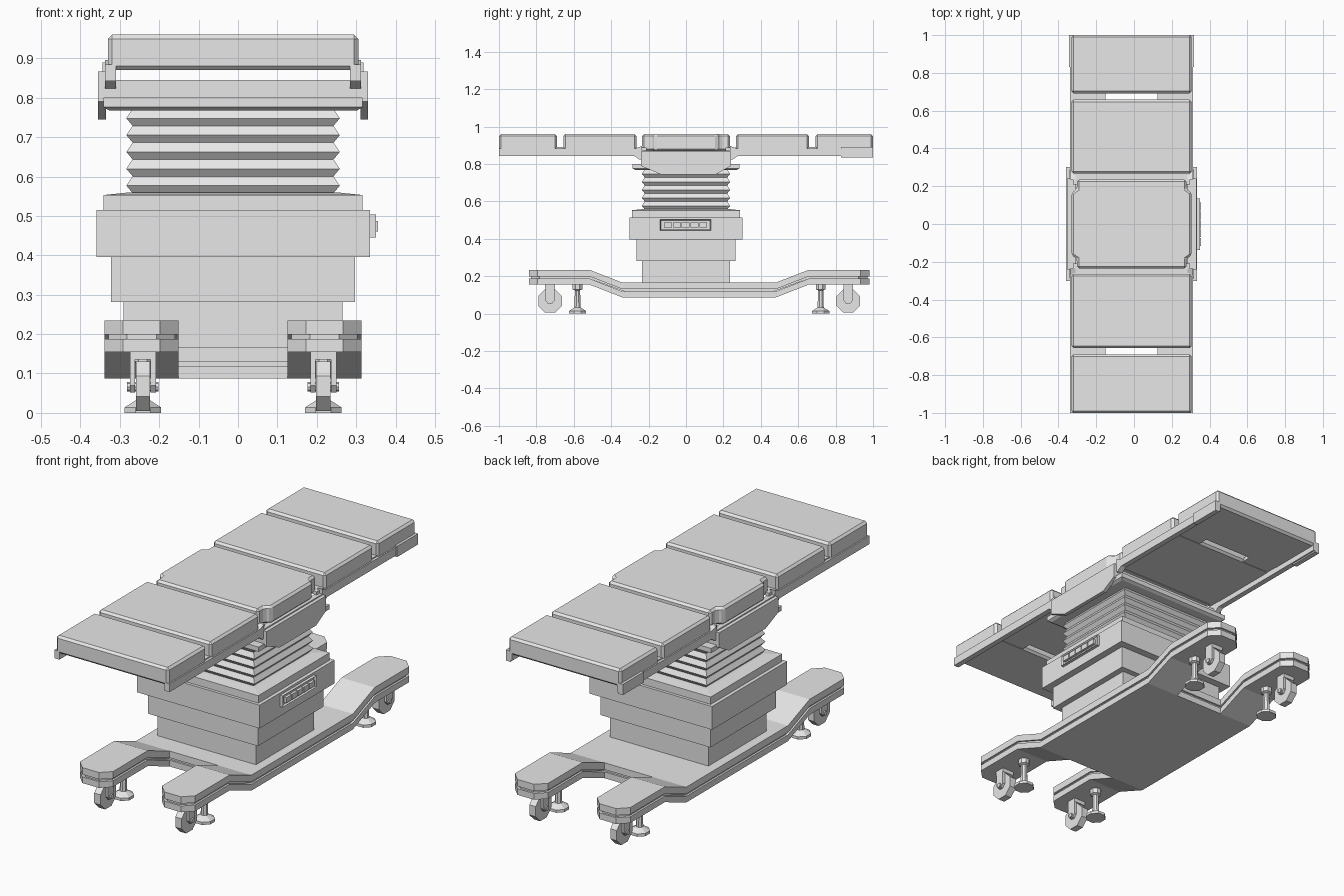
import bpy, bmesh, math
from mathutils import Matrix, Vector

old = bpy.data.objects.get("Cube")
if old:
    bpy.data.objects.remove(old, do_unlink=True)

CX = -0.0125   # mirror plane of the table body
BY = 0.07      # middle of the floor base

grey = bpy.data.materials.new("light_grey")
grey.use_nodes = True
grey.diffuse_color = (0.8, 0.8, 0.8, 1)
grey.node_tree.nodes["Principled BSDF"].inputs["Base Color"].default_value = (0.8, 0.8, 0.8, 1)


def finish(name, bm, y=0.0):
    bmesh.ops.recalc_face_normals(bm, faces=bm.faces)
    mesh = bpy.data.meshes.new(name)
    bm.to_mesh(mesh)
    bm.free()
    mesh.materials.append(grey)
    ob = bpy.data.objects.new(name, mesh)
    ob.location = (CX, y, 0)
    bpy.context.collection.objects.link(ob)
    return ob


def skin(bm, rings):
    """Join equal rings of points into a capped solid."""
    rows = [[bm.verts.new(p) for p in ring] for ring in rings]
    n = len(rows[0])
    for a, b in zip(rows, rows[1:]):
        for i in range(n):
            j = (i + 1) % n
            bm.faces.new((a[i], a[j], b[j], b[i]))
    bm.faces.new(rows[0])
    bm.faces.new(rows[-1])


def box(bm, x0, x1, y0, y1, z0, z1):
    outline = [(x0, y0), (x1, y0), (x1, y1), (x0, y1)]
    skin(bm, [[(x, y, z) for x, y in outline] for z in (z0, z1)])


def stack(name, levels):
    """Rectangular tower from (half x, half y, z) levels."""
    bm = bmesh.new()
    skin(bm, [[(-a, -b, z), (a, -b, z), (a, b, z), (-a, b, z)] for a, b, z in levels])
    return finish(name, bm)


def side_profile(bm, x0, x1, pts):
    skin(bm, [[(x, y, z) for y, z in pts] for x in (x0, x1)])


def turned(bm, x, y, levels, sides=8):
    """Upright faceted turning from (radius, z) levels."""
    angles = [math.tau * (i + 0.5) / sides for i in range(sides)]
    skin(bm, [[(x + r * math.cos(a), y + r * math.sin(a), z) for a in angles] for r, z in levels])


# Floor base: three layers, the middle one inset as a groove
FLAT, RAMP, END = 0.41, 0.585, 0.91
RISE = 0.068


def lift(y):
    return RISE * min(1, max(0, (abs(y) - FLAT) / (RAMP - FLAT)))


def base_piece(bm, outline, z0, z1):
    skin(bm, [[(x, y, z + lift(y)) for x, y in outline] for z in (z0, z1)])


bm = bmesh.new()
for z0, z1, d in ((0.087, 0.119, 0), (0.119, 0.131, 0.01), (0.131, 0.166, 0)):
    xo, xi, ye, c = 0.326 - d, 0.138 + d, END - d, 0.047
    flat = FLAT - d
    base_piece(bm, [(-xo, -flat), (xo, -flat), (xo, flat), (-xo, flat)], z0, z1)
    for sx in (-1, 1):
        for sy in (-1, 1):
            ramp = [(xi, flat), (xo, flat), (xo, RAMP), (xi, RAMP)]
            toe = [(xi, RAMP), (xo, RAMP), (xo, ye - c), (xo - c, ye), (xi + c, ye), (xi, ye - c)]
            for outline in (ramp, toe):
                base_piece(bm, [(sx * x, sy * y) for x, y in outline], z0, z1)
finish("floor_base", bm, BY)

# Casters and levelling feet under each toe
casters, wheels, feet = bmesh.new(), bmesh.new(), bmesh.new()
for sx in (-1, 1):
    for sy in (-1, 1):
        x, y = sx * 0.229, sy * 0.797
        bmesh.ops.create_cone(
            wheels, cap_ends=True, segments=8, radius1=0.068, radius2=0.068, depth=0.036,
            matrix=Matrix.Translation((x, y, 0.068)) @ Matrix.Rotation(math.pi / 2, 4, 'Y')
            @ Matrix.Rotation(math.pi / 8, 4, 'Z'))
        bmesh.ops.create_cone(
            casters, cap_ends=True, segments=8, radius1=0.012, radius2=0.012, depth=0.08,
            matrix=Matrix.Translation((x, y, 0.066)) @ Matrix.Rotation(math.pi / 2, 4, 'Y'))
        fork = [(y - 0.024, 0.14), (y - 0.024, 0.07), (y - 0.01, 0.052),
                (y + 0.01, 0.052), (y + 0.024, 0.07), (y + 0.024, 0.14)]
        for s in (-1, 1):
            side_profile(casters, x + s * 0.02, x + s * 0.033, fork)
        box(casters, x - 0.033, x + 0.033, y - 0.026, y + 0.026, 0.135, 0.157)
        turned(feet, x, sy * 0.65, [(0.05, 0), (0.05, 0.014), (0.018, 0.033), (0.015, 0.125),
                                    (0.028, 0.13), (0.028, 0.157)])
finish("caster_forks", casters, BY)
finish("caster_wheels", wheels, BY)
finish("levelling_feet", feet, BY)

# Telescopic column housings
stack("column_lower", [(0.278, 0.234, 0.15), (0.278, 0.234, 0.285)])
stack("column_middle", [(0.31, 0.264, 0.281), (0.31, 0.264, 0.4)])
stack("column_upper", [(0.347, 0.303, 0.396), (0.347, 0.303, 0.515)])
stack("column_cap", [(0.329, 0.288, 0.51), (0.329, 0.288, 0.553), (0.272, 0.236, 0.559)])

# Bellows with five folds
folds = []
for i in range(5):
    peak = 0.577 + 0.0427 * i
    folds += [(0.255, 0.221, peak - 0.019), (0.271, 0.236, peak)]
stack("bellows", folds + [(0.255, 0.221, 0.772)])

# Control panel on the left side, recessed, with five buttons
bm = bmesh.new()
box(bm, 0.34, 0.3625, -0.138, 0.134, 0.445, 0.503)
bm.normal_update()
bmesh.ops.recalc_face_normals(bm, faces=bm.faces)
front = [f for f in bm.faces if f.normal.x > 0.9]
bmesh.ops.inset_region(bm, faces=front, thickness=0.008)
bmesh.ops.translate(bm, vec=Vector((-0.009, 0, 0)), verts=front[0].verts)
for i in range(5):
    y = -0.002 + (i - 2) * 0.047
    box(bm, 0.35, 0.3675, y - 0.021, y + 0.021, 0.46, 0.487)
finish("control_panel", bm)

# Head of the column under the table top
stack("head_plate", [(0.315, 0.27, 0.768), (0.329, 0.285, 0.776), (0.329, 0.285, 0.8)])
stack("head_block", [(0.298, 0.24, 0.798), (0.298, 0.24, 0.845)])

# Side plates, rails and brackets that carry the sections
plates, rails = bmesh.new(), bmesh.new()
for s in (-1, 1):
    side_profile(plates, s * 0.323, s * 0.343, [
        (-0.24, 0.866), (0.24, 0.866), (0.24, 0.79), (0.16, 0.745), (-0.135, 0.745), (-0.24, 0.79)])
    box(plates, s * 0.297, s * 0.325, -0.24, 0.24, 0.795, 0.872)
    box(rails, s * 0.305, s * 0.331, 0.83, 1.0, 0.835, 0.89)
    for t in (-1, 1):
        side_profile(rails, s * 0.297, s * 0.325, [
            (t * 1.0, 0.842), (t * 1.0, 0.884), (t * 0.27, 0.884), (t * 0.235, 0.896),
            (t * 0.235, 0.822), (t * 0.25, 0.825), (t * 0.275, 0.842)])
        # hinge tabs between the outer sections
        box(rails, s * 0.138, s * 0.312, t * 0.64, t * 0.71, 0.872, 0.89)
for t in (-1, 1):
    box(rails, -0.31, 0.31, t * 0.21, t * 0.29, 0.872, 0.888)
finish("side_plates", plates)
finish("table_rails", rails)


# Cushions with bevelled upper edges
def cushion(name, outline):
    bm = bmesh.new()
    skin(bm, [[(x, y, z) for x, y in outline] for z in (0.87, 0.96)])
    ob = finish(name, bm)
    mod = ob.modifiers.new("soft_edge", 'BEVEL')
    mod.width = 0.011
    mod.segments = 1
    mod.limit_method = 'ANGLE'
    mod.angle_limit = math.radians(50)


W = 0.318
for name, y0, y1 in (("foot_cushion", -1.0, -0.69), ("leg_cushion", -0.656, -0.265),
                     ("back_cushion", 0.267, 0.658), ("head_cushion", 0.692, 1.0)):
    cushion(name, [(-W, y0), (W, y0), (W, y1), (-W, y1)])

# Seat cushion with notched corners
corner = [(W, 0.165), (0.29, 0.185), (0.29, 0.235)]
seat = []
for sx, sy in ((1, 1), (-1, 1), (-1, -1), (1, -1)):
    pts = [(sx * x, sy * y) for x, y in corner]
    seat += pts if sx * sy > 0 else pts[::-1]
cushion("seat_cushion", seat)
